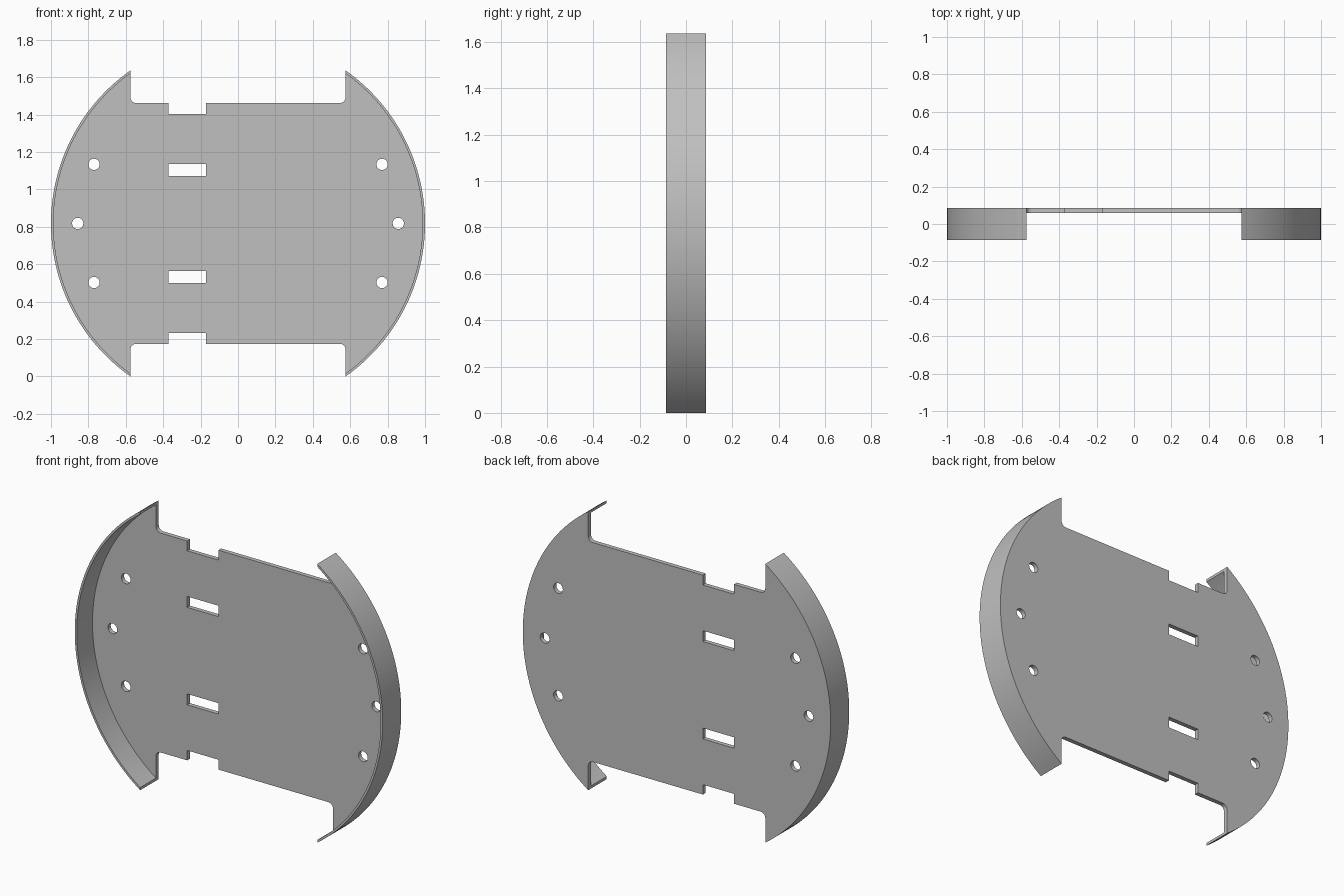
import bpy, bmesh, math
from mathutils import Matrix

if "Cube" in bpy.data.objects:
    bpy.data.objects.remove(bpy.data.objects["Cube"], do_unlink=True)

MID_Z = 0.818          # centre height of the disc
HALF_W = 0.575         # inner edge of the side fins
RIM_R = 0.987          # inner radius of the rim
FRONT, SEAT, BACK = -0.086, 0.06, 0.086
EDGE = 0.644           # half height of the plate between the fins
FILLET = 0.03

grey = bpy.data.materials.new("light_grey")
grey.use_nodes = True
colour = (0.53, 0.53, 0.53, 1)
grey.diffuse_color = colour
grey.node_tree.nodes["Principled BSDF"].inputs["Base Color"].default_value = colour


def arc(cx, cz, r, start, end, steps):
    angles = [start + (end - start) * i / steps for i in range(steps + 1)]
    return [(cx + r * math.cos(a), cz + r * math.sin(a)) for a in angles]


def extrude_profile(name, loops, y_front, y_back):
    """Fill closed outlines (inner ones become holes) and extrude along y."""
    curve = bpy.data.curves.new(name, "CURVE")
    curve.dimensions, curve.fill_mode = "2D", "BOTH"
    curve.extrude = (y_back - y_front) / 2
    for loop in loops:
        spline = curve.splines.new("POLY")
        spline.points.add(len(loop) - 1)
        for point, (x, z) in zip(spline.points, loop):
            point.co = (x, z, 0, 1)
        spline.use_cyclic_u = True
    obj = bpy.data.objects.new(name, curve)
    bpy.context.collection.objects.link(obj)
    bpy.ops.object.select_all(action="DESELECT")
    obj.select_set(True)
    bpy.context.view_layer.objects.active = obj
    bpy.ops.object.convert(target="MESH")
    obj = bpy.context.view_layer.objects.active
    obj.name = name
    # Stand the profile upright and weld it into one solid
    bm = bmesh.new()
    bm.from_mesh(obj.data)
    bm.transform(Matrix.Translation((0, (y_front + y_back) / 2, MID_Z))
                 @ Matrix.Rotation(math.pi / 2, 4, "X"))
    bmesh.ops.remove_doubles(bm, verts=bm.verts, dist=1e-5)
    bmesh.ops.recalc_face_normals(bm, faces=bm.faces)
    bm.to_mesh(obj.data)
    bm.free()
    obj.data.materials.clear()
    obj.data.materials.append(grey)
    bpy.ops.object.shade_smooth_by_angle(angle=math.radians(30))
    return obj


# Plate outline: two side arcs joined by notched, filleted straight edges
sweep = math.acos(HALF_W)
slot_l, slot_r, notch = -0.372, -0.17, 0.586
cx, cz = HALF_W - FILLET, EDGE + FILLET
top = arc(cx, cz, FILLET, 0, -math.pi / 2, 8)
top += [(slot_r, EDGE), (slot_r, notch), (slot_l, notch), (slot_l, EDGE)]
top += arc(-cx, cz, FILLET, -math.pi / 2, -math.pi, 8)
bottom = [(x, -z) for x, z in reversed(top)]
outline = (arc(0, 0, 1, -sweep, sweep, 64) + top
           + arc(0, 0, 1, math.pi - sweep, math.pi + sweep, 64) + bottom)

# Round screw holes and rectangular slots
holes = [arc(side * x, z, 0.03, 0, math.tau * 31 / 32, 31)
         for side in (-1, 1)
         for x, z in ((0.77, 0.316), (0.857, 0), (0.77, -0.316))]
slots = [[(slot_l, s * 0.254), (slot_r, s * 0.254),
          (slot_r, s * 0.318), (slot_l, s * 0.318)] for s in (-1, 1)]
extrude_profile("base_plate", [outline] + holes + slots, SEAT, BACK)

# Thin curved rims standing forward from both side arcs
inner = math.acos(HALF_W / RIM_R)
for name, turn in (("left_rim", 0), ("right_rim", math.pi)):
    rim = (arc(0, 0, 1, turn - sweep, turn + sweep, 64)
           + arc(0, 0, RIM_R, turn + inner, turn - inner, 64))
    extrude_profile(name, [rim], FRONT, SEAT)
